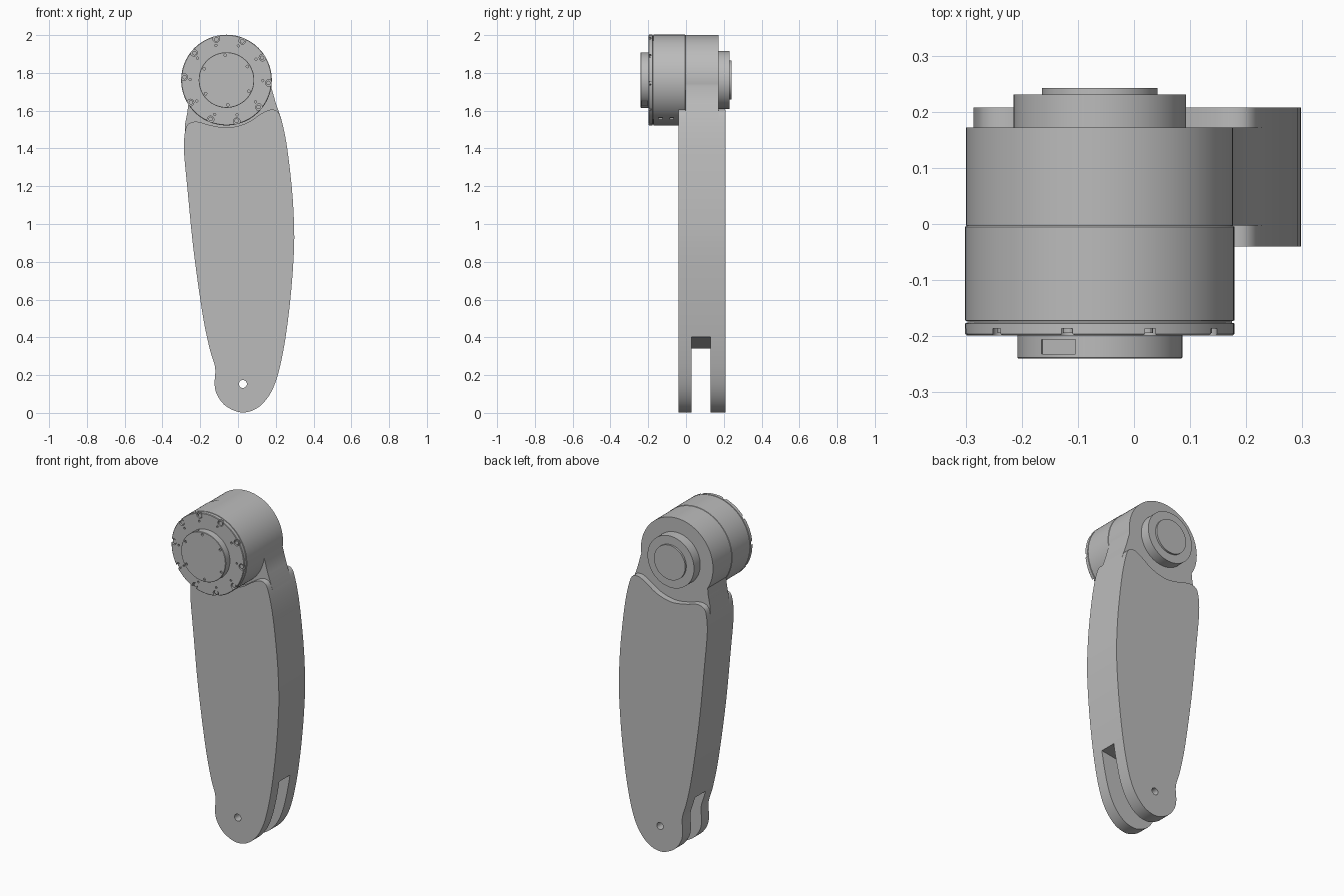
import bpy, bmesh, math
from mathutils import Vector, Matrix

if "Cube" in bpy.data.objects:
    bpy.data.objects.remove(bpy.data.objects["Cube"], do_unlink=True)

grey = bpy.data.materials.new("plain grey")
grey.use_nodes = True
GREY = (0.5, 0.5, 0.5, 1)
grey.diffuse_color = GREY
grey.node_tree.nodes["Principled BSDF"].inputs["Base Color"].default_value = GREY

CX, CZ = -0.061, 1.762      # axis of the rotary joint
HEAD_R = 0.238


def finish(name, bm):
    """Turn a bmesh into a named grey object."""
    bmesh.ops.recalc_face_normals(bm, faces=bm.faces)
    mesh = bpy.data.meshes.new(name)
    bm.to_mesh(mesh)
    bm.free()
    mesh.materials.append(grey)
    ob = bpy.data.objects.new(name, mesh)
    bpy.context.collection.objects.link(ob)
    return ob


def add_prism(bm, outline, y0, y1):
    """Extrude an (x, z) outline along y."""
    face = bm.faces.new([bm.verts.new((x, y0, z)) for x, z in outline])
    new = bmesh.ops.extrude_face_region(bm, geom=[face])["geom"]
    verts = [v for v in new if isinstance(v, bmesh.types.BMVert)]
    bmesh.ops.translate(bm, verts=verts, vec=(0, y1 - y0, 0))


def circle(x, z, r, n=24):
    return [(x + r * math.cos(math.tau * i / n), z + r * math.sin(math.tau * i / n))
            for i in range(n)]


def polar(r, degrees):
    a = math.radians(degrees)
    return CX + r * math.cos(a), CZ + r * math.sin(a)


def spline(points, steps=5):
    """Closed smooth curve through the points."""
    out, n = [], len(points)
    for i in range(n):
        a, b, c, d = (Vector(points[(i + k) % n]) for k in (-1, 0, 1, 2))
        for s in range(steps):
            t = s / steps
            p = 0.5 * (2 * b + (c - a) * t + (2 * a - 5 * b + 4 * c - d) * t * t
                       + (3 * b - a - 3 * c + d) * t ** 3)
            out.append(tuple(p))
    return out


def lathe(name, profile, n=96):
    """Stack of (radius, y) rings about the joint axis, capped at both ends."""
    bm = bmesh.new()
    rings = [[bm.verts.new((x, y, z)) for x, z in circle(CX, CZ, r, n)] for r, y in profile]
    for a, b in zip(rings, rings[1:]):
        for i in range(n):
            j = (i + 1) % n
            bm.faces.new((a[i], a[j], b[j], b[i]))
    bm.faces.new(rings[0])
    bm.faces.new(rings[-1])
    return finish(name, bm)


def cut(ob, bm):
    """Subtract a bmesh from the object and bake the result."""
    tool = finish("cutter", bm)
    tool.hide_render = True
    mod = ob.modifiers.new("cut", "BOOLEAN")
    mod.operation, mod.solver, mod.object = "DIFFERENCE", "EXACT", tool
    bpy.context.view_layer.update()
    baked = bpy.data.meshes.new_from_object(
        ob.evaluated_get(bpy.context.evaluated_depsgraph_get()))
    ob.modifiers.clear()
    ob.data = baked
    bpy.data.objects.remove(tool, do_unlink=True)


# Long leaf-shaped body with a dished top edge
body_outline = spline([
    (-0.278, 1.50), (-0.286, 1.39), (-0.267, 1.18), (-0.235, 0.86), (-0.187, 0.52),
    (-0.15, 0.34), (-0.121, 0.24), (-0.124, 0.15), (-0.108, 0.09), (-0.06, 0.033),
    (0.025, 0.002), (0.115, 0.035), (0.19, 0.14), (0.24, 0.33), (0.277, 0.6),
    (0.297, 0.88), (0.293, 1.08), (0.279, 1.25), (0.256, 1.43), (0.23, 1.55),
    (0.208, 1.597), (0.17, 1.605), (0.125, 1.585), (0.06, 1.542), (0, 1.519),
    (-0.066, 1.51), (-0.15, 1.524), (-0.21, 1.541), (-0.255, 1.535)])
bm = bmesh.new()
add_prism(bm, body_outline, -0.04, 0.208)
body = finish("body", bm)

# Fork slot and pin hole at the foot
bm = bmesh.new()
add_prism(bm, [(-0.5, -0.1), (0.5, -0.1), (0.5, 0.44), (-0.5, 0.286)], 0.03, 0.13)
cut(body, bm)
bm = bmesh.new()
add_prism(bm, circle(0.026, 0.153, 0.021), -0.1, 0.3)
cut(body, bm)

# Arm that rises out of the body and wraps the joint
arc = [polar(HEAD_R, -8 + 220 * i / 60) for i in range(61)]
neck = [(-0.268, 1.59), (-0.28, 1.53), (-0.282, 1.45), (-0.2, 1.3),
        (0.2, 1.3), (0.252, 1.44), (0.228, 1.56), (0.2, 1.64)]
bm = bmesh.new()
add_prism(bm, arc + neck, -0.003, 0.172)
arm = finish("joint_arm", bm)

# Motor housing with a seam groove near its front rim
R = 0.24
housing = lathe("motor_housing", [
    (R - 0.003, -0.199), (R, -0.196), (R, -0.177), (R - 0.004, -0.176),
    (R - 0.004, -0.173), (R, -0.172), (R, -0.005), (R - 0.004, -0.002)])

# Ten rim notches, small face holes and two side holes
notch_angles = [-4 + 36 * i for i in range(10)]
bm = bmesh.new()
for a in notch_angles:
    add_prism(bm, circle(*polar(0.225, a), 0.018, 16), -0.22, -0.186)
    add_prism(bm, circle(*polar(0.192, a + 3), 0.006, 10), -0.22, -0.19)
for y in (-0.135, -0.075):
    x, z = polar(R, -58)
    turn = Matrix.Translation((x, y, z)) @ Matrix.Rotation(math.radians(58), 4, "Y")
    bmesh.ops.create_cube(bm, size=0.02, matrix=turn)
cut(housing, bm)

bm = bmesh.new()
for a in notch_angles:
    add_prism(bm, circle(*polar(0.222, a), 0.012, 12), -0.194, -0.18)
finish("rim_bolts", bm)

# Output flange with six screw holes and two side pockets
flange = lathe("output_flange", [(0.145, -0.24), (0.147, -0.238), (0.147, -0.19)])
bm = bmesh.new()
for i in range(6):
    add_prism(bm, circle(*polar(0.132, 33 + 60 * i), 0.007, 12), -0.26, -0.232)
for a in (121, -59):
    x, z = polar(0.15, a)
    turn = (Matrix.Translation((x, -0.219, z))
            @ Matrix.Rotation(-math.radians(a), 4, "Y")
            @ Matrix.Diagonal((0.02, 0.026, 0.07, 1)))
    bmesh.ops.create_cube(bm, size=1, matrix=turn)
cut(flange, bm)

# Stepped bearing boss on the back
boss = lathe("rear_boss", [(0.1535, 0.16), (0.1535, 0.231), (0.103, 0.231), (0.103, 0.242)])

# Smooth the curved sides, keep the rims crisp
for ob in list(bpy.context.collection.objects):
    if ob.type == "MESH" and grey.name in ob.data.materials:
        bpy.ops.object.select_all(action="DESELECT")
        ob.select_set(True)
        bpy.context.view_layer.objects.active = ob
        bpy.ops.object.shade_smooth_by_angle(angle=math.radians(30))
